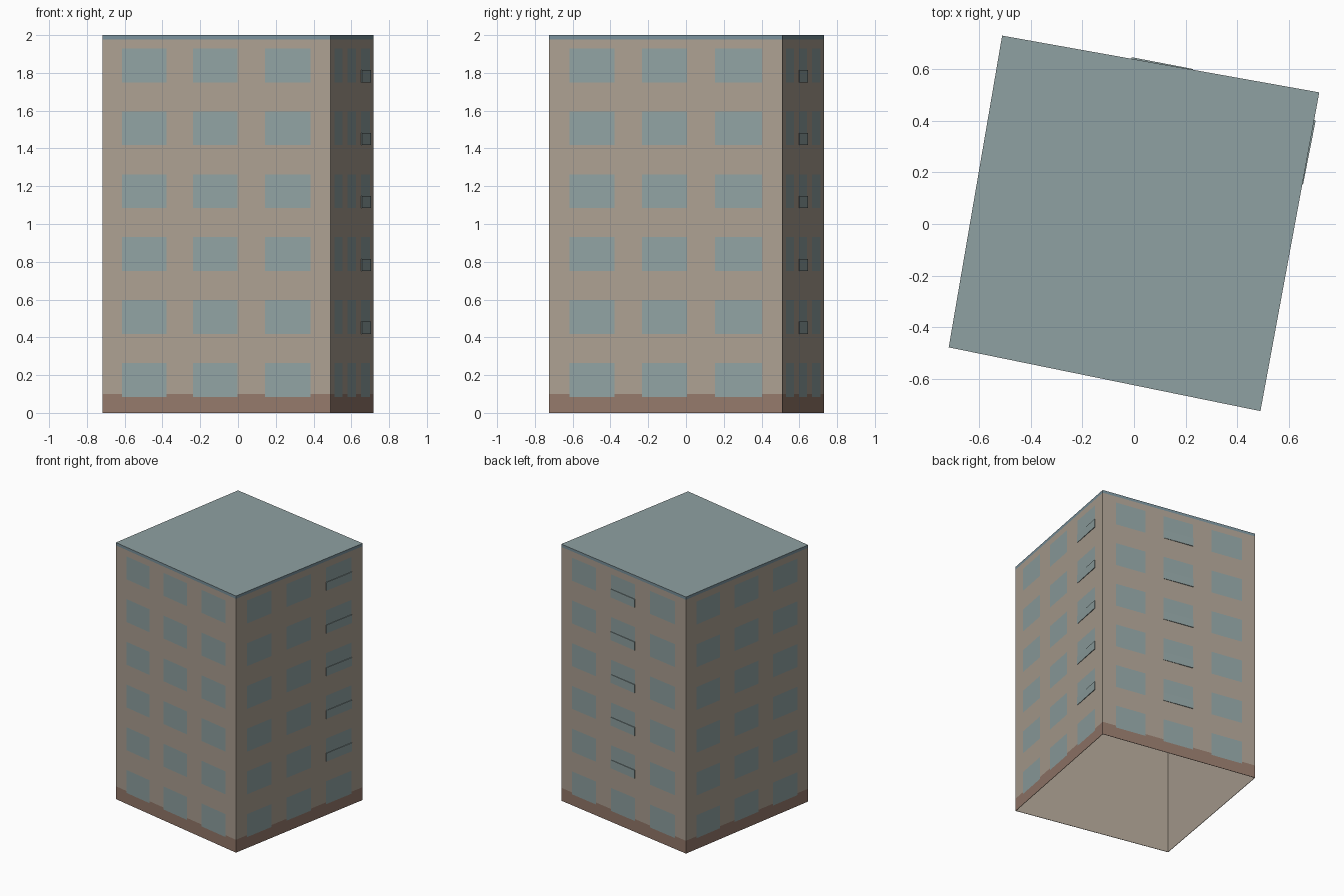
import bpy, bmesh
from mathutils import Vector

cube = bpy.data.objects.get("Cube")
if cube:
    bpy.data.objects.remove(cube, do_unlink=True)


def material(name, rgb):
    linear = [((c / 255 + 0.055) / 1.055) ** 2.4 for c in rgb] + [1]
    mat = bpy.data.materials.new(name)
    mat.use_nodes = True
    mat.diffuse_color = linear
    bsdf = next(n for n in mat.node_tree.nodes if n.type == 'BSDF_PRINCIPLED')
    bsdf.inputs["Base Color"].default_value = linear
    bsdf.inputs["Roughness"].default_value = 0.9
    return mat


MATS = [material("beige wall", (172, 160, 146)),
        material("blue grey glass", (144, 162, 162)),
        material("brown base", (148, 121, 107)),
        material("roof grey", (143, 161, 162)),
        material("roof edge blue", (122, 146, 156))]
WALL, GLASS, BASE, ROOF, EDGE = range(5)

# Footprint corners, counter-clockwise from the front
CORNERS = [Vector(p) for p in ((-0.718, -0.478), (0.49, -0.725),
                               (0.718, 0.51), (-0.511, 0.73))]
COLUMNS = [(0.087, 0.28), (0.398, 0.592), (0.712, 0.913)]
ROWS = [(0.085 + 0.333 * i, 0.264 + 0.333 * i) for i in range(6)]
BASE_TOP, EDGE_LOW, HEIGHT = 0.1, 1.978, 2.0


def finish(name, bm):
    mesh = bpy.data.meshes.new(name)
    bm.to_mesh(mesh)
    bm.free()
    for mat in MATS:
        mesh.materials.append(mat)
    obj = bpy.data.objects.new(name, mesh)
    bpy.context.collection.objects.link(obj)
    return obj


def on_wall(k, t, z, out=0.0):
    a, b = CORNERS[k], CORNERS[(k + 1) % 4]
    along = b - a
    normal = Vector((along.y, -along.x)).normalized()
    return (*(a + along * t + normal * out), z)


def within(value, spans):
    return any(lo < value < hi for lo, hi in spans)


def pick(t, z):
    if within(t, COLUMNS) and within(z, ROWS):
        return GLASS
    if z < BASE_TOP:
        return BASE
    return EDGE if z > EDGE_LOW else WALL


# Outer walls: flush window panes, base band and roof edge cut into the faces
bm = bmesh.new()
ts = sorted([0, 1] + [t for c in COLUMNS for t in c])
zs = sorted([0, BASE_TOP, EDGE_LOW, HEIGHT] + [z for r in ROWS for z in r])
for k in range(4):
    for t0, t1 in zip(ts, ts[1:]):
        for z0, z1 in zip(zs, zs[1:]):
            face = bm.faces.new([bm.verts.new(on_wall(k, t, z)) for t, z in
                                 ((t0, z0), (t1, z0), (t1, z1), (t0, z1))])
            face.material_index = pick((t0 + t1) / 2, (z0 + z1) / 2)
bmesh.ops.remove_doubles(bm, verts=bm.verts, dist=0.0001)
finish("outer_walls", bm)

# Flat roof
bm = bmesh.new()
bm.faces.new([bm.verts.new((*c, HEIGHT)) for c in CORNERS]).material_index = ROOF
finish("roof", bm)

# Plain inner lining, open at the bottom, with a narrow rim
bm = bmesh.new()
rings = [[bm.verts.new((*(c * s), z)) for c in CORNERS]
         for s, z in ((1, 0), (0.995, 0), (0.995, HEIGHT - 0.004))]
for low, high in zip(rings, rings[1:]):
    for i in range(4):
        j = (i + 1) % 4
        bm.faces.new((low[j], low[i], high[i], high[j]))
bm.faces.new(rings[2][::-1])
finish("inner_lining", bm)

# Slightly raised lower sashes on one window column of two walls
for name, k, column in (("left_side_sashes", 1, 2), ("back_sashes", 2, 1)):
    bm = bmesh.new()
    t0, t1 = COLUMNS[column]
    for z0, _ in ROWS[1:]:
        z1 = z0 + 0.065
        plate = [[bm.verts.new(on_wall(k, t, z, out)) for t, z, out in
                  ((t0, z0, a), (t1, z0, b), (t1, z1, b), (t0, z1, a))]
                 for a, b in ((0, 0), (0.003, 0.006))]
        back, front = plate
        bm.faces.new(front)
        for i in range(4):
            j = (i + 1) % 4
            bm.faces.new((back[i], back[j], front[j], front[i]))
    for face in bm.faces:
        face.material_index = GLASS
    finish(name, bm)
